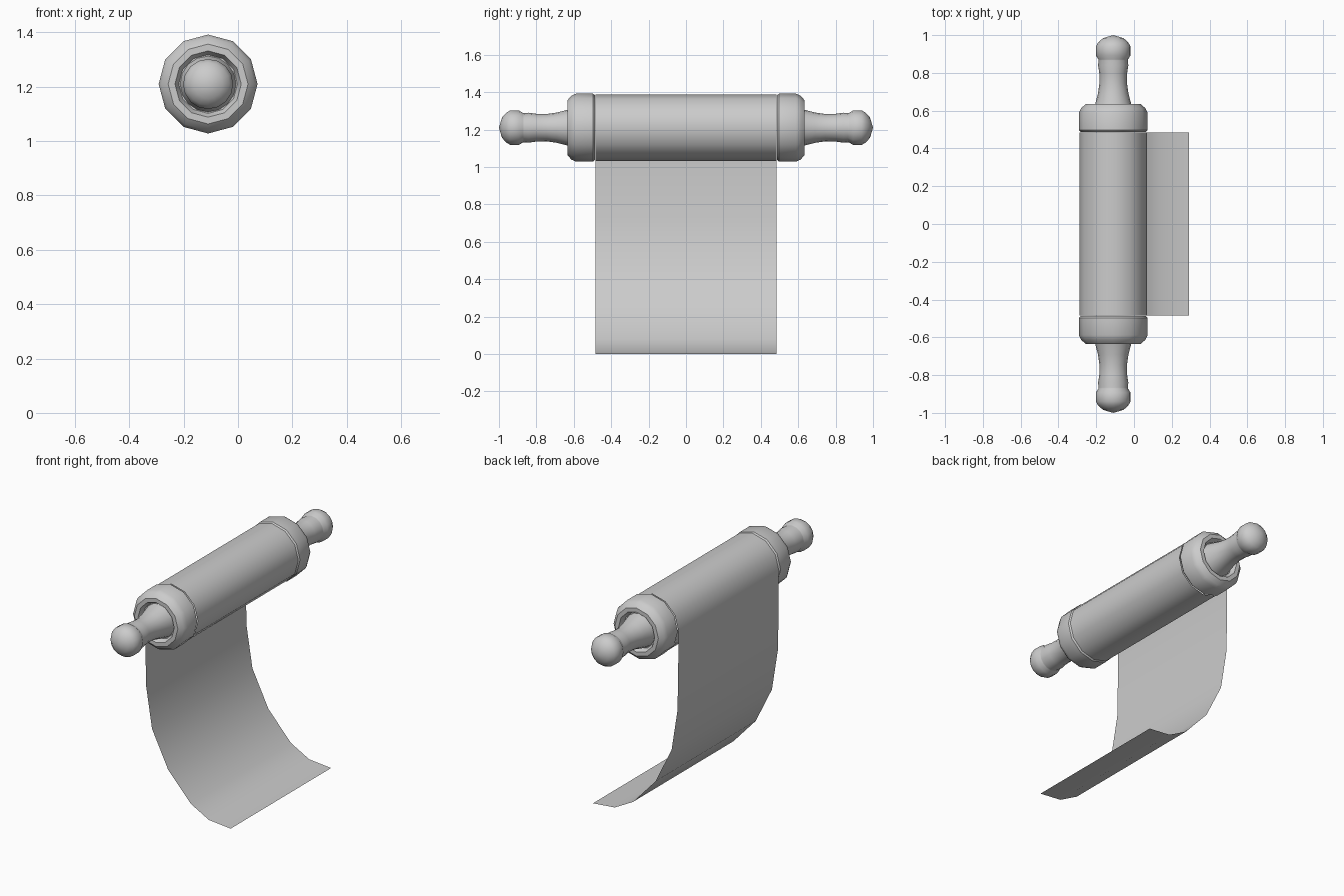
import bpy, bmesh
from math import sin, cos, pi, radians

if "Cube" in bpy.data.objects:
    bpy.data.objects.remove(bpy.data.objects["Cube"])

CX, CZ = -0.11, 1.21   # roller axis (runs along y)


def finish(name, bm, angle=40):
    me = bpy.data.meshes.new(name)
    bm.to_mesh(me)
    bm.free()
    ob = bpy.data.objects.new(name, me)
    bpy.context.collection.objects.link(ob)
    bpy.ops.object.select_all(action='DESELECT')
    ob.select_set(True)
    bpy.context.view_layer.objects.active = ob
    bpy.ops.object.shade_smooth_by_angle(angle=radians(angle))
    return ob


def lathe(name, profile, side, n):
    """Revolve (radius, y) points about the roller axis; side mirrors in y."""
    bm = bmesh.new()
    rings = []
    for r, y in profile:
        k = n if r > 0 else 1
        rings.append([bm.verts.new((CX + r * cos(2 * pi * i / n), side * y,
                                    CZ + r * sin(2 * pi * i / n)))
                      for i in range(k)])
    for a, b in zip(rings, rings[1:]):
        for i in range(n):
            j = (i + 1) % n
            quad = [a[i % len(a)], a[j % len(a)], b[j % len(b)], b[i % len(b)]]
            bm.faces.new(list(dict.fromkeys(quad)))
    bmesh.ops.recalc_face_normals(bm, faces=bm.faces)
    return finish(name, bm)


# Paper: one turn around the roller, then the hanging curled sheet
R, HALF = 0.178, 0.485
path = [(CX + r * cos(pi + i * pi / 6), CZ + r * sin(pi + i * pi / 6))
        for i in range(13) for r in [R if i else R - 0.006]]
path += [(-0.287, 0.97), (-0.282, 0.72), (-0.242, 0.468), (-0.133, 0.247),
         (0.02, 0.08), (0.142, 0.014), (0.29, 0.0)]
bm = bmesh.new()
rows = [[bm.verts.new((x, y, z)) for y in (-HALF, HALF)] for x, z in path]
for a, b in zip(rows, rows[1:]):
    bm.faces.new((a[0], b[0], b[1], a[1]))
finish("paper_sheet", bm)

# End caps with a recessed outer face
cap = [(0, 0.486), (0.172, 0.486), (0.182, 0.497), (0.182, 0.588),
       (0.171, 0.612), (0.147, 0.634), (0.122, 0.634), (0.108, 0.605), (0, 0.605)]

# Turned handles with a waist, collar and rounded knob
handle = [(0, 0.60), (0.104, 0.60), (0.094, 0.64), (0.081, 0.69), (0.073, 0.745),
          (0.074, 0.80), (0.080, 0.84), (0.078, 0.866), (0.079, 0.872),
          (0.092, 0.893), (0.092, 0.94), (0.079, 0.962), (0.054, 0.984), (0, 1.0)]

for side, label in ((-1, "front"), (1, "back")):
    lathe(label + "_end_cap", cap, side, 12)
    lathe(label + "_handle", handle, side, 16)
